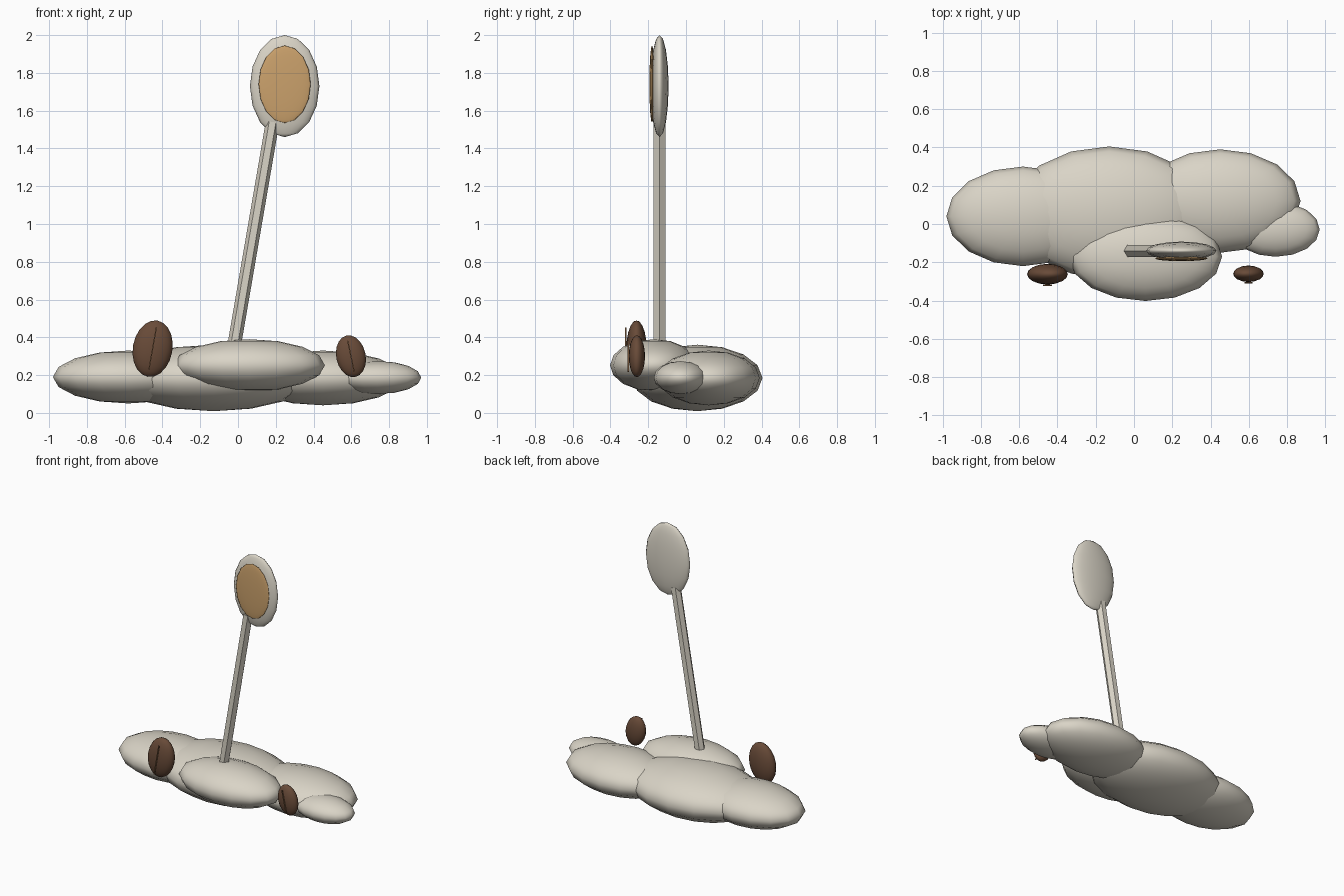
import bpy
from math import radians, sin, cos
from mathutils import Vector

cube = bpy.data.objects.get("Cube")
if cube:
    bpy.data.objects.remove(cube, do_unlink=True)


def material(name, rgb):
    mat = bpy.data.materials.new(name)
    mat.use_nodes = True
    mat.diffuse_color = (*rgb, 1)
    mat.node_tree.nodes["Principled BSDF"].inputs["Base Color"].default_value = (*rgb, 1)
    return mat


cream = material("cream", (0.70, 0.66, 0.57))
tan = material("tan", (0.60, 0.36, 0.15))
brown = material("bean brown", (0.14, 0.07, 0.04))
crease_brown = material("crease brown", (0.25, 0.13, 0.06))


def finish(obj, name, mat):
    obj.name = name
    obj.data.materials.append(mat)
    return obj


def ellipsoid(name, centre, radii, mat, tilt=0, rings=8):
    bpy.ops.mesh.primitive_uv_sphere_add(segments=16, ring_count=rings, radius=1,
                                         location=centre, rotation=(0, radians(tilt), 0))
    obj = finish(bpy.context.object, name, mat)
    obj.scale = radii
    bpy.ops.object.shade_smooth()
    return obj


# Overlapping foam puffs
ellipsoid("foam_right", (-0.58, 0.04, 0.19), (0.40, 0.26, 0.14), cream)
ellipsoid("foam_middle", (-0.13, 0.06, 0.185), (0.52, 0.345, 0.176), cream)
ellipsoid("foam_left", (0.45, 0.12, 0.185), (0.42, 0.27, 0.145), cream)
ellipsoid("foam_tip", (0.74, -0.028, 0.187), (0.23, 0.143, 0.087), cream)
ellipsoid("foam_front", (0.06, -0.17, 0.252), (0.40, 0.232, 0.138), cream)

# Spoon: hexagonal handle, flat bowl and filling
bottom, top = Vector((-0.03, -0.14, 0.30)), Vector((0.183, -0.14, 1.54))
axis = top - bottom
bpy.ops.mesh.primitive_cylinder_add(vertices=6, radius=0.036, depth=axis.length,
                                    location=(bottom + top) / 2)
handle = finish(bpy.context.object, "spoon_handle", cream)
handle.rotation_mode = 'QUATERNION'
# Turn the hexagon so that an edge points sideways
for v in handle.data.vertices:
    v.co.x, v.co.y = (cos(radians(30)) * v.co.x - sin(radians(30)) * v.co.y,
                      sin(radians(30)) * v.co.x + cos(radians(30)) * v.co.y)
handle.rotation_quaternion = Vector((0, 0, 1)).rotation_difference(axis)

ellipsoid("spoon_bowl", (0.247, -0.14, 1.73), (0.184, 0.048, 0.27), cream)
ellipsoid("spoon_filling", (0.247, -0.18, 1.74), (0.138, 0.014, 0.205), tan)


# Coffee beans with a thin crease on the front
def bean(side, centre, radii, tilt):
    ellipsoid(side + "_bean", centre, radii, brown, tilt, rings=10)
    x, y, z = centre
    bpy.ops.mesh.primitive_cube_add(size=2, location=(x, y - radii[1] - 0.004, z),
                                    rotation=(0, radians(tilt), 0))
    crease = finish(bpy.context.object, side + "_bean_crease", crease_brown)
    crease.scale = (0.003, 0.004, radii[2] * 0.75)


bean("right", (-0.452, -0.262, 0.34), (0.105, 0.054, 0.151), 10)
bean("left", (0.598, -0.26, 0.30), (0.078, 0.043, 0.112), -12)
